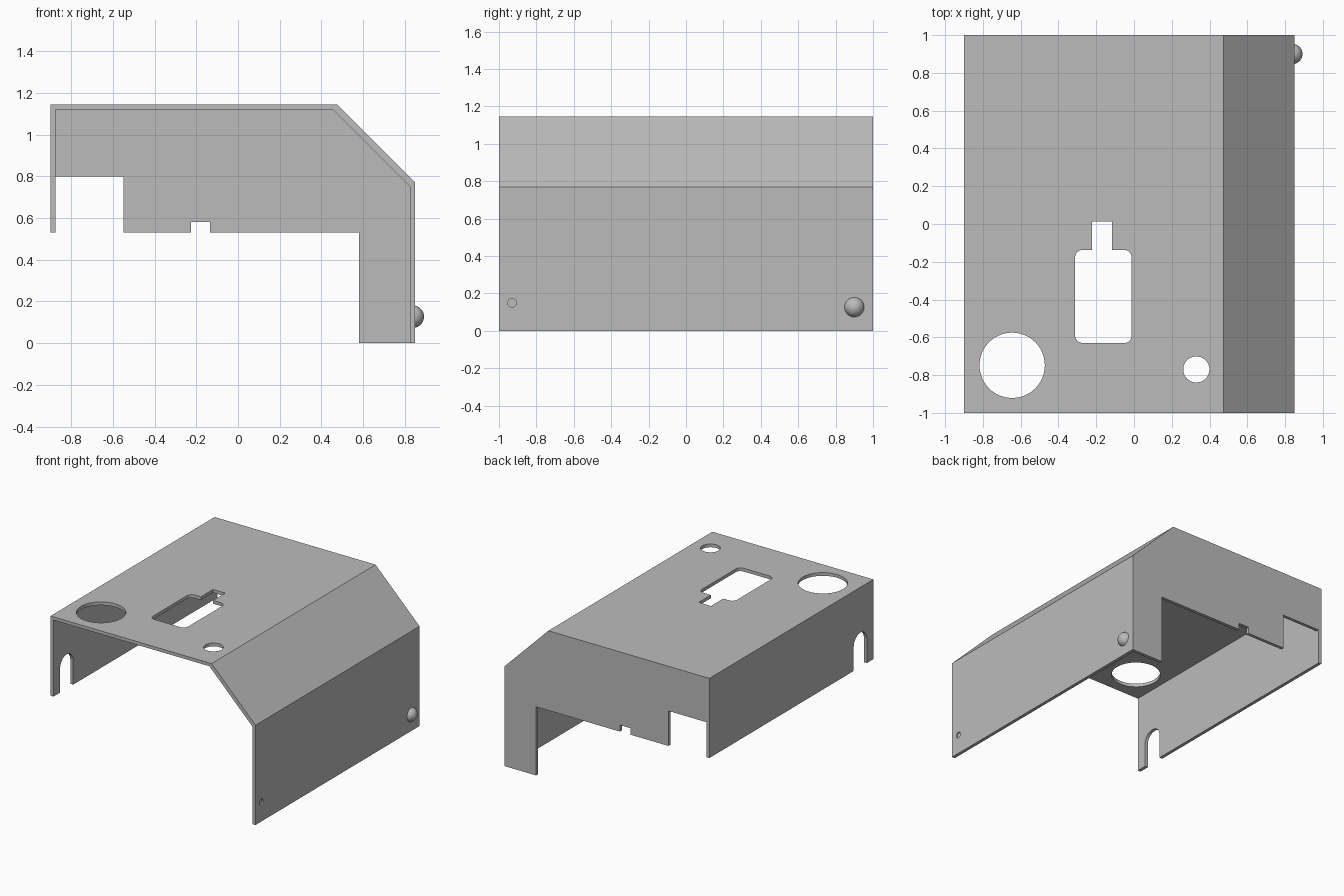
import bpy, bmesh
from math import sin, cos, pi, radians

cube = bpy.data.objects.get("Cube")
if cube:
    bpy.data.objects.remove(cube, do_unlink=True)

T = 0.025  # sheet thickness

grey = bpy.data.materials.new("sheet_metal_grey")
grey.use_nodes = True
colour = (0.5, 0.5, 0.5, 1)
grey.diffuse_color = colour
grey.node_tree.nodes["Principled BSDF"].inputs["Base Color"].default_value = colour


def add_object(name, bm):
    bmesh.ops.recalc_face_normals(bm, faces=bm.faces)
    mesh = bpy.data.meshes.new(name)
    bm.to_mesh(mesh)
    bm.free()
    mesh.materials.append(grey)
    obj = bpy.data.objects.new(name, mesh)
    bpy.context.collection.objects.link(obj)
    return obj


def prism(name, points, axis, lo, hi):
    """Extrude a flat outline along an axis from lo to hi."""
    place = {"x": lambda a, b, d: (d, a, b),
             "y": lambda a, b, d: (a, d, b),
             "z": lambda a, b, d: (a, b, d)}[axis]
    bm = bmesh.new()
    face = bm.faces.new([bm.verts.new(place(a, b, lo)) for a, b in points])
    new = bmesh.ops.extrude_face_region(bm, geom=[face])["geom"]
    verts = [v for v in new if isinstance(v, bmesh.types.BMVert)]
    bmesh.ops.translate(bm, verts=verts, vec=place(0, 0, hi - lo))
    return add_object(name, bm)


def ball(name, centre, radius):
    bm = bmesh.new()
    bmesh.ops.create_uvsphere(bm, u_segments=32, v_segments=20, radius=radius)
    bmesh.ops.translate(bm, verts=bm.verts, vec=centre)
    return add_object(name, bm)


def arc(a, b, r, start, end, n=8):
    angles = [radians(start + (end - start) * i / n) for i in range(n + 1)]
    return [(a + r * cos(t), b + r * sin(t)) for t in angles]


def circle(a, b, r, n=48):
    return arc(a, b, r, 0, 360, n)[:-1]


def combine(target, tool, operation="DIFFERENCE"):
    mod = target.modifiers.new("bool", "BOOLEAN")
    mod.operation = operation
    mod.solver = "EXACT"
    mod.object = tool
    bpy.context.view_layer.objects.active = target
    bpy.ops.object.modifier_apply(modifier=mod.name)
    bpy.data.objects.remove(tool, do_unlink=True)


# Cover block, with the stepped and notched lower edge of the back wall
cover = prism("cover", [
    (-0.9, 0.53), (-0.9, 1.145), (0.475, 1.145), (0.85, 0.77), (0.85, 0),
    (0.58, 0), (0.58, 0.53), (-0.135, 0.53), (-0.135, 0.58), (-0.225, 0.58),
    (-0.225, 0.53), (-0.55, 0.53), (-0.55, 0.8), (T - 0.9, 0.8), (T - 0.9, 0.53),
], "y", -1, 1)

# Pressed dimple, raised outside before the inside is hollowed
combine(cover, ball("dimple", (0.838, 0.9, 0.127), 0.054), "UNION")

# Hollow inside, open at the front and below
combine(cover, prism("hollow", [
    (T - 0.9, -0.1), (T - 0.9, 1.12), (0.456, 1.12), (0.825, 0.751), (0.825, -0.1),
], "y", -1.1, 1 - T))
combine(cover, ball("dimple_inside", (0.83, 0.9, 0.127), 0.046))

# Round holes in the top
for x, y, r in [(-0.645, -0.748, 0.173), (0.33, -0.77, 0.069)]:
    combine(cover, prism("top_hole", circle(x, y, r), "z", 1.05, 1.2))

# Rounded window in the top with a narrow tab
R = 0.04
window = (arc(-0.312 + R, -0.63 + R, R, 180, 270) + arc(-0.012 - R, -0.63 + R, R, 270, 360)
          + arc(-0.012 - R, -0.137 - R, R, 0, 90)
          + [(-0.117, -0.137), (-0.117, 0.012), (-0.222, 0.012), (-0.222, -0.137)]
          + arc(-0.312 + R, -0.137 - R, R, 90, 180))
combine(cover, prism("window", window, "z", 1.05, 1.2))

# Arched slot in the low side wall
slot = [(-0.92, 0.4)] + arc(-0.84, 0.715, 0.08, 180, 0, 16) + [(-0.76, 0.4)]
combine(cover, prism("slot", slot, "x", -1, -0.8))

# Small pin hole, closed by a thin web halfway through the tall side wall
pin = circle(-0.93, 0.15, 0.023, 24)
combine(cover, prism("pin_hole", pin, "x", 0.8, 0.9))
prism("pin_hole_web", pin, "x", 0.834, 0.84)

# Smooth the curved surfaces, keep the folds sharp
bpy.ops.object.select_all(action="DESELECT")
cover.select_set(True)
bpy.context.view_layer.objects.active = cover
bpy.ops.object.shade_smooth_by_angle(angle=radians(30))
